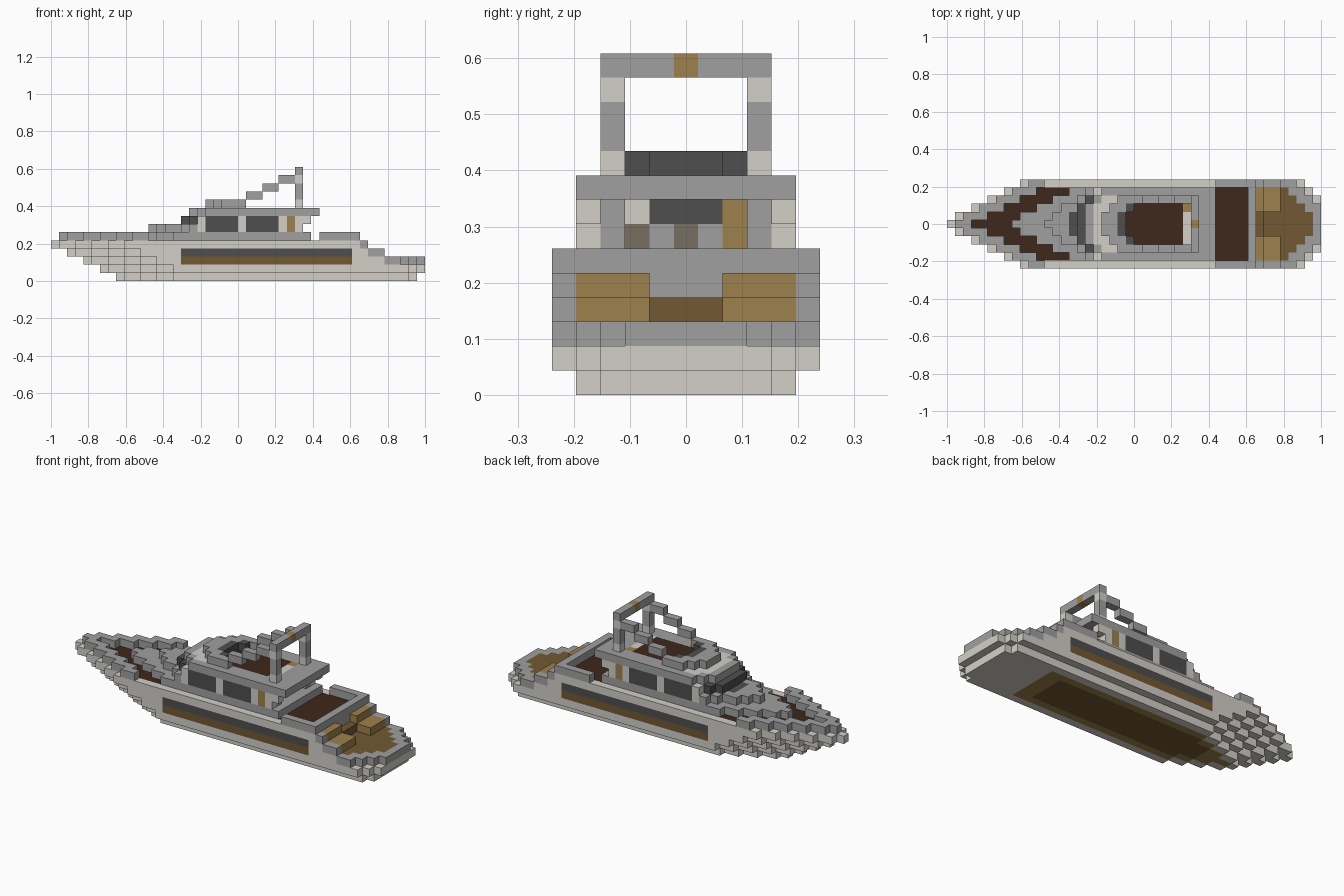
import bpy
import bmesh
from mathutils import Vector

cube = bpy.data.objects.get("Cube")
if cube:
    bpy.data.objects.remove(cube, do_unlink=True)

LENGTH = 46            # blocks from bow to stern
SIZE = 2 / LENGTH      # edge of one block

PALETTE = {
    "hull_white": (212, 208, 201), "trim_grey": (160, 160, 160),
    "glass_dark": (78, 78, 78), "deck_dark_wood": (63, 39, 28),
    "wood_brown": (114, 88, 51), "cushion_gold": (158, 129, 76),
    "seat_taupe": (121, 111, 97),
}


def linear(c):
    c /= 255
    return c / 12.92 if c <= 0.04045 else ((c + 0.055) / 1.055) ** 2.4


def make_material(name, rgb):
    mat = bpy.data.materials.new(name)
    mat.use_nodes = True
    colour = (*[linear(c) for c in rgb], 1)
    mat.diffuse_color = colour
    bsdf = mat.node_tree.nodes["Principled BSDF"]
    bsdf.inputs["Base Color"].default_value = colour
    bsdf.inputs["Roughness"].default_value = 0.8
    return mat


materials = {n: make_material(n, c) for n, c in PALETTE.items()}
names = list(PALETTE)
WHITE, GREY, GLASS, DARK, BROWN, GOLD, TAUPE = names
cells = {}             # (i, j, k) -> (part, colour)


def put(part, colour, xs, ys, zs):
    """Fill blocks; ys are distances from the centreline, on both sides."""
    for i in xs:
        for j in ys:
            for k in zs:
                cells[i, j, k] = cells[i, -j, k] = (part, colour)


def span(first, last):
    return range(first, last + 1)


def bow_width(i, start):
    return min(5, (i - start + 1) // 2)


# Hull: stacked layers, each reaching further forward
ends = [44, 45, 45, 40, 37]
for k, end in enumerate(ends):
    start = 8 - 2 * k
    for i in span(start, end):
        w = bow_width(i, start)
        if k == 0:
            w = min(w, 4, 47 - i)
        elif k < 3:
            w = min(w, 49 - k - i)
        put("hull", WHITE, [i], span(0, w), [k])
        # panels under the keel
        if k == 0 and i < 38:
            put("keel_panel", GOLD, [i], span(0, min(3, w - 1)), [k])
            if 12 < i < 36:
                put("keel_panel", BROWN, [i], span(0, min(2, w - 2)), [k])

# Side stripes
put("side_window_strip", GLASS, span(16, 36), [5], [3])
put("side_wood_strip", BROWN, span(16, 36), [5], [2])

# Foredeck and bow rail
for i in span(1, 17):
    deck = min(4, (i - 3) // 2)
    put("foredeck", DARK, [i], span(0, deck), [4])
    if i < 12:
        put("bow_rail", GREY, [i], span(max(0, deck + 1), i // 2), [5])

# Stern: swim deck, rim and seats
for i in span(41, 45):
    w = min(5, 47 - i)
    put("stern_rim", GREY, [i], span(0, w), [2])
    if i < 45:
        put("stern_deck", BROWN, [i], span(0, min(w, 46 - i) - 1), [2])
for i in span(38, 40):
    for j in span(-1, 1):
        cells.pop((i, j, 3), None)
put("stern_deck", BROWN, span(39, 40), span(0, 1), [2])
put("stern_step", BROWN, [38], span(0, 1), [3])
put("stern_seats", GOLD, span(38, 40), span(2, 4), [3])
put("stern_seats", GOLD, [38], span(2, 4), [4])
put("stern_rim", GREY, span(39, 40), [5], [3])
put("stern_rim", GREY, [38], [5], [4])

# Aft deck with rail
put("aft_deck", DARK, span(32, 36), span(0, 4), [4])
put("aft_rail", GREY, span(33, 37), [5], [5])
put("aft_rail", GREY, [37], span(0, 5), [5])
put("aft_rail", GREY, [37], span(0, 1), [4])

# Cabin base rising in two wedges from the foredeck
for i in span(8, 31):
    put("cabin_base", GREY, [i], span(0, min(4, (i - 7) // 2)), [5])
for i in span(12, 18):
    put("cabin_base", GREY, [i], span(0, min(4, 2 * (i - 11) // 3)), [6])

# Cabin walls, windows and windscreen
put("cabin", WHITE, span(18, 29), span(0, 4), span(6, 7))
put("cabin", WHITE, [30], [4], span(6, 7))
put("cabin", GREY, [30], [3], span(6, 7))
put("cabin", WHITE, [31], [4], [7])
for first in (19, 24):
    put("side_windows", GLASS, span(first, first + 3), [4], span(6, 7))
put("windscreen", GLASS, [15], span(0, 1), [6])
put("windscreen", GLASS, [16], span(0, 2), [7])
put("windscreen", GLASS, [17], span(0, 3), [7])

# Aft cabin wall with door and seats
put("side_door", GOLD, [29], [4], span(6, 7))
put("aft_window", GLASS, [29], span(0, 1), [7])
put("aft_wall", GREY, [29], [1], [6])
put("aft_seat", TAUPE, [29], [0], [6])
cells[29, -2, 6] = ("aft_seat", TAUPE)
for k in (6, 7):
    cells[29, 2, k] = ("aft_door", GOLD)

# Roof and upper deck
for i in span(17, 32):
    put("roof", GREY, [i], span(0, min(4, i - 15)), [8])
put("roof", WHITE, [18], span(0, 2), [8])
put("roof", WHITE, [19], [2, 3], [8])
put("roof", WHITE, [20], [3], [8])
put("upper_deck", DARK, span(22, 28), span(0, 2), [8])
put("upper_deck", WHITE, [29], span(0, 2), [8])
cells[29, 2, 8] = ("upper_deck", GOLD)

# Flybridge coaming and screen, curved in plan
put("flybridge_coaming", GREY, [19], span(0, 1), [9])
put("flybridge_coaming", GREY, [20], span(0, 2), [9])
put("flybridge_coaming", GREY, [21], [2], [9])
put("flybridge_coaming", GREY, span(21, 23), [3], [9])
put("flybridge_screen", GLASS, [21], span(0, 1), [9])
put("flybridge_screen", GLASS, [22], [2], [9])

# Radar arch with stepped braces
for step in range(3):
    put("arch_brace", GREY, span(24 + 2 * step, 25 + 2 * step), [3], [10 + step])
put("arch_post", WHITE, [30], [3], [9, 12])
put("arch_post", GREY, [30], [3], [10, 11])
put("arch_top", GREY, span(30, 30), span(0, 3), [13])
put("arch_light", GOLD, [30], [0], [13])

# Turn the blocks of each part into one mesh of its outer faces
for part in sorted({p for p, _ in cells.values()}):
    bm = bmesh.new()
    for cell, (owner, colour) in cells.items():
        if owner != part:
            continue
        for axis in range(3):
            for side in (0, 1):
                near = list(cell)
                near[axis] += 2 * side - 1
                if tuple(near) in cells:
                    continue
                quad = []
                for a, b in ((0, 0), (1, 0), (1, 1), (0, 1)):
                    p = Vector(cell) - Vector((LENGTH / 2, 0.5, 0))
                    p[axis] += side
                    p[(axis + 1) % 3] += a
                    p[(axis + 2) % 3] += b
                    quad.append(bm.verts.new(p * SIZE))
                face = bm.faces.new(quad if side else quad[::-1])
                face.material_index = names.index(colour)
    bmesh.ops.remove_doubles(bm, verts=bm.verts, dist=SIZE / 100)
    mesh = bpy.data.meshes.new(part)
    bm.to_mesh(mesh)
    bm.free()
    for name in names:
        mesh.materials.append(materials[name])
    bpy.context.collection.objects.link(bpy.data.objects.new(part, mesh))
